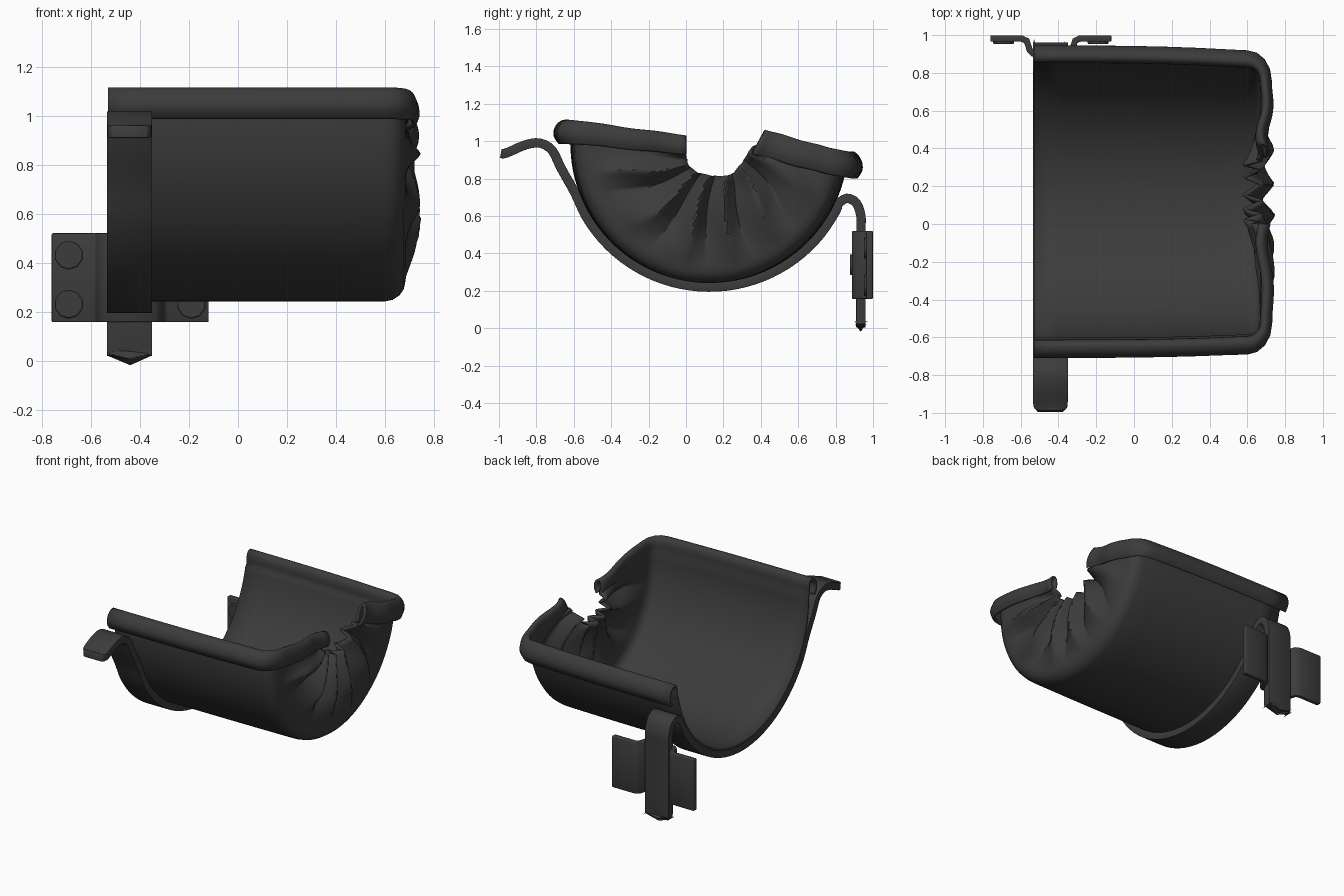
import bpy, random
from math import sin, cos, pi, radians
from mathutils import Vector

if "Cube" in bpy.data.objects:
    bpy.data.objects.remove(bpy.data.objects["Cube"])

random.seed(4)
dark = bpy.data.materials.new("dark_metal")
dark.diffuse_color = (0.045, 0.045, 0.045, 1)
dark.use_nodes = True
dark.node_tree.nodes["Principled BSDF"].inputs["Base Color"].default_value = dark.diffuse_color


def grid_object(name, rows, thick, bevel=0.0, angle=40):
    """Quad sheet from rows of points, given thickness by a solidify modifier."""
    n = len(rows[0])
    faces = [(r * n + i, r * n + i + 1, (r + 1) * n + i + 1, (r + 1) * n + i)
             for r in range(len(rows) - 1) for i in range(n - 1)]
    me = bpy.data.meshes.new(name)
    me.from_pydata([p for row in rows for p in row], [], faces)
    ob = bpy.data.objects.new(name, me)
    bpy.context.collection.objects.link(ob)
    finish(ob, angle)
    s = ob.modifiers.new("thickness", 'SOLIDIFY')
    s.thickness, s.offset = thick, 0
    if bevel:
        b = ob.modifiers.new("edges", 'BEVEL')
        b.width, b.segments, b.limit_method = bevel, 2, 'ANGLE'
        b.angle_limit = radians(50)
    return ob


def finish(ob, angle):
    ob.data.materials.append(dark)
    bpy.ops.object.select_all(action='DESELECT')
    bpy.context.view_layer.objects.active = ob
    ob.select_set(True)
    bpy.ops.object.shade_smooth_by_angle(angle=radians(angle))


def smooth_path(pts, k=3):
    """Catmull-Rom curve through the points."""
    v = [Vector(p) for p in pts]
    v = [v[0]] + v + [v[-1]]
    out = []
    for a, b, c, d in zip(v, v[1:], v[2:], v[3:]):
        for j in range(k):
            t = j / k
            out.append(0.5 * (2 * b + (c - a) * t + (2 * a - 5 * b + 4 * c - d) * t * t
                              + (3 * b - a - 3 * c + d) * t ** 3))
    return out + [v[-1]]


def polyline(pts, t):
    f = t * (len(pts) - 1)
    i = min(int(f), len(pts) - 2)
    return Vector(pts[i]).lerp(Vector(pts[i + 1]), f - i)


# Gutter profile: each entry is wall point, gathered point, outward offset, arc position
CY, CZ, R = 0.125, 0.985, 0.735
front_lip = smooth_path([(.055, .99), (.08, 1.03), (.075, 1.07), (.05, 1.1),
                         (.018, 1.106), (.002, 1.08), (0, 1.03)])
back_lip = smooth_path([(0, .86), (.002, .91), (.018, .936), (.045, .932),
                        (.073, .89), (.075, .845), (.05, .805)])
gather = [(0, .93), (.01, .87), (.06, .83), (.13, .815), (.2, .81), (.26, .83), (.31, .9), (.35, .965)]
N = 126
profile = [((-.62, z), (0, 1.025 - (1.11 - z) * .8), -d, None) for d, z in front_lip]
for i in range(N + 1):
    a = i / N
    ang = pi + a * radians(168)
    profile.append(((CY + R * cos(ang), CZ + R * sin(ang)), polyline(gather, a), 0, a))
profile += [((.86, z), (.42 - (.94 - z) * .5, 1.055 - (.94 - z) * .9), d, None) for d, z in back_lip]

# Gutter sheet: straight trough, rounded corner, then the pleated end
PLEATS = 6
size = [random.uniform(.8, 1.2) for _ in range(PLEATS + 1)]
RC = 0.075


def trough_row(x):
    k = .03 * max(0, (x + .53) / 1.13) ** 3
    return [(x, (p[0] + d) * (1 - k), p[1]) for p, q, d, a in profile]


def end_row(theta, f):
    row = []
    for p, q, d, a in profile:
        p, q = Vector((p[0] * .97, p[1])), Vector(q)
        length = (q - p).length
        c = RC * (1 - cos(theta)) / length
        m = p.lerp(q, c + (1 - c) * f)
        x = .60 + RC * sin(theta) + abs(d) * sin(theta) * .6
        y = m.x + d * cos(theta)
        z = m.y
        if a is not None:
            # lobes bulge outward between sharp radial creases
            w = min(max(a + .025 * sin(9 * a + 4 * f), 0), .999) * PLEATS
            u = w % 1
            lobe = (1.7 * min(1, u / .62, (1 - u) / .38) - 1) * size[int(w)]
            env = min(1, min(a, 1 - a) * 12)
            grow = min(1, f * 2.2)
            x += env * (grow * .06 * lobe + .03 * sin(pi * f) - .04 * f ** 3)
        else:
            x += .03 * sin(6 * f) * f
            z += .012 * sin(9 * f + 1) * f * (1 - f)
        row.append((x, y, z))
    return row


rows = [trough_row(-.53 + 1.13 * i / 8) for i in range(8)]
rows += [end_row(radians(22.5 * i), 0) for i in range(5)]
rows += [end_row(pi / 2, i / 14) for i in range(1, 15)]
grid_object("gutter", rows, .016, angle=40)

# Support strap: hook, cradle under the trough, bend and vertical leg (y, z, corner inset)
strap = [(-.99, .935, .025), (-.96, .937, .003), (-.86, .98, 0), (-.78, .99, 0),
         (-.715, .95, 0), (-.67, .86, 0)]
for i in range(13):
    ang = radians(200 + 11 * i)
    strap.append((CY + .765 * cos(ang), CZ + .765 * sin(ang), 0))
strap += [(.815, .665, 0), (.86, .695, 0), (.91, .67, 0), (.935, .6, 0), (.935, .5, 0),
          (.935, .06, 0), (.935, .035, .008), (.935, .02, .03)]
path = smooth_path(strap)
last = path[-1].y
grid_object("support_strap", [[(-.535 + max(0, p.z), p.x, p.y),
                               (-.44, p.x, p.y - (.015 if p.y < .04 else 0)),
                               (-.35 - max(0, p.z), p.x, p.y)] for p in path], .05, .008)

# Wall clip: two flat wings with a raised middle over the strap leg
half = [(.32, .982), (.155, .982), (.128, .97), (.112, .92), (.095, .903)]
clip = [(-.44 - x, y) for x, y in half] + [(-.44 + x, y) for x, y in reversed(half)]
grid_object("wall_clip", [[(x, y, .157), (x, y, .52)] for x, y in clip], .034, .005)

# Bolt heads on the wings and a rivet on the clip
for name, x, y, z, r in ([("bolt_head", sx, .963, sz, .058) for sx in (-.69, -.19) for sz in (.43, .23)]
                         + [("clip_rivet", -.44, .886, .34, .055)]):
    bpy.ops.mesh.primitive_cylinder_add(vertices=10, radius=r, depth=.02,
                                        location=(x, y, z), rotation=(pi / 2, 0, 0))
    ob = bpy.context.object
    ob.name = name
    b = ob.modifiers.new("edges", 'BEVEL')
    b.width, b.segments = .005, 2
    finish(ob, 30)
